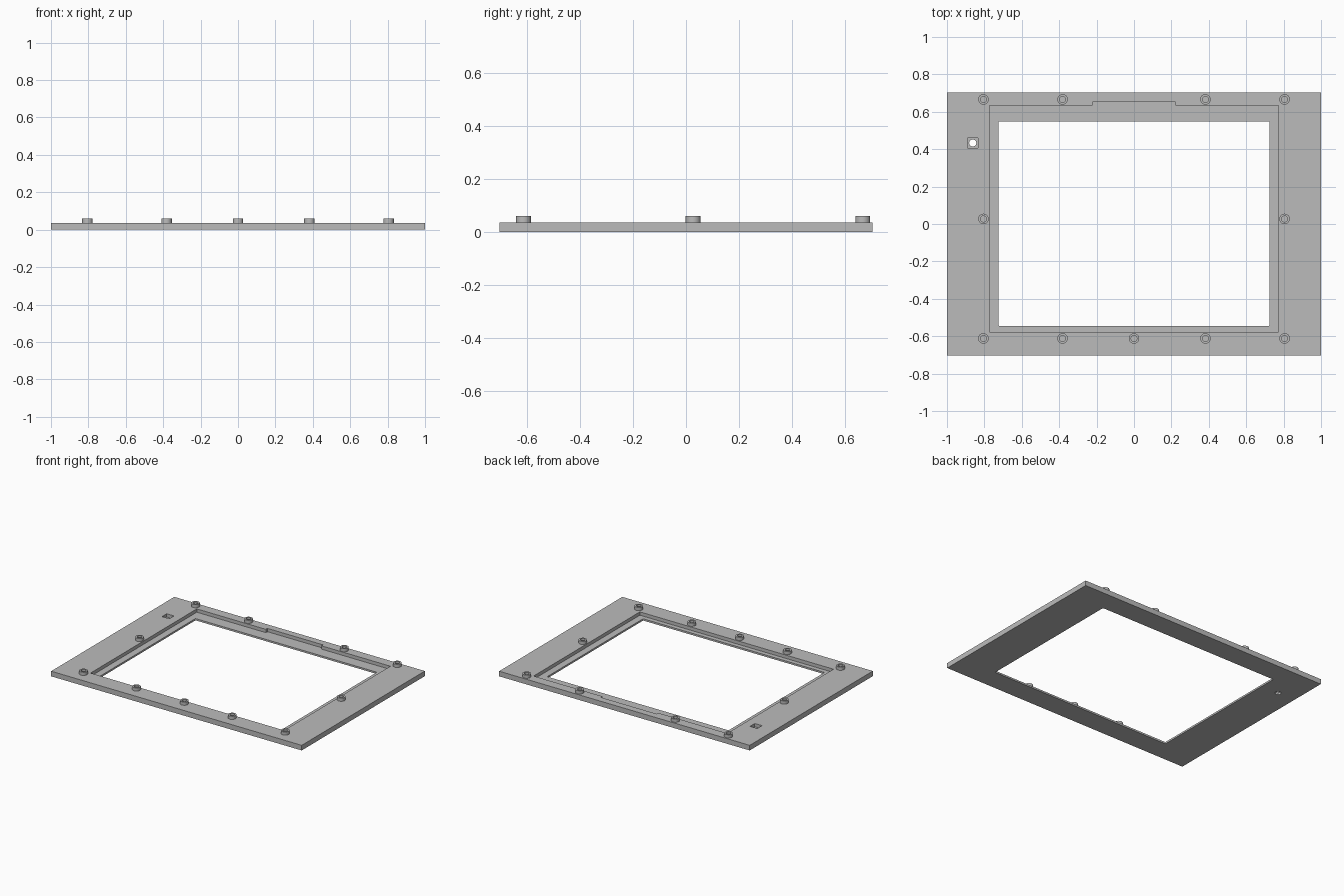
import bpy
import bmesh
from math import cos, sin, tau

if "Cube" in bpy.data.objects:
    bpy.data.objects.remove(bpy.data.objects["Cube"], do_unlink=True)

PLATE_TOP, BOSS_TOP, FLOOR = 0.037, 0.06, 0.013

grey = bpy.data.materials.new("plain grey")
grey.use_nodes = True
grey.diffuse_color = (0.5, 0.5, 0.5, 1)
grey.node_tree.nodes["Principled BSDF"].inputs["Base Color"].default_value = (0.5, 0.5, 0.5, 1)


def prism(name, outline, z0, z1):
    """Extrude a closed outline from z0 up to z1."""
    bm = bmesh.new()
    base = bm.faces.new([bm.verts.new((x, y, z0)) for x, y in outline])
    top = bmesh.ops.extrude_face_region(bm, geom=[base])["geom"]
    verts = [v for v in top if isinstance(v, bmesh.types.BMVert)]
    bmesh.ops.translate(bm, verts=verts, vec=(0, 0, z1 - z0))
    bmesh.ops.recalc_face_normals(bm, faces=bm.faces)
    mesh = bpy.data.meshes.new(name)
    bm.to_mesh(mesh)
    bm.free()
    mesh.materials.append(grey)
    obj = bpy.data.objects.new(name, mesh)
    bpy.context.collection.objects.link(obj)
    return obj


def rect(x0, x1, y0, y1):
    return [(x0, y0), (x1, y0), (x1, y1), (x0, y1)]


def circle(x, y, r, n=32):
    return [(x + r * cos(tau * i / n), y + r * sin(tau * i / n)) for i in range(n)]


def activate(obj):
    bpy.ops.object.select_all(action="DESELECT")
    obj.select_set(True)
    bpy.context.view_layer.objects.active = obj


def cut(obj, cutter):
    """Subtract the cutter from the object, then discard it."""
    cutter.hide_render = True
    mod = obj.modifiers.new("cut", "BOOLEAN")
    mod.operation, mod.solver, mod.object = "DIFFERENCE", "EXACT", cutter
    activate(obj)
    bpy.ops.object.modifier_apply(modifier=mod.name)
    bpy.data.objects.remove(cutter, do_unlink=True)


# Bezel plate
plate = prism("bezel_plate", rect(-1, 1, -0.702, 0.702), 0, PLATE_TOP)

# Stepped panel recess with a notch in the back edge
recess = [(-0.773, -0.578), (0.773, -0.578), (0.773, 0.634), (0.222, 0.634),
          (0.222, 0.652), (-0.222, 0.652), (-0.222, 0.634), (-0.773, 0.634)]
cut(plate, prism("recess_cutter", recess, FLOOR, 0.1))

# Window opening with slightly rounded corners
r = 0.006
window = []
for i, (x, y) in enumerate([(0.724, 0.549), (-0.724, 0.549), (-0.724, -0.545), (0.724, -0.545)]):
    cx, cy = x - r * (1 if x > 0 else -1), y - r * (1 if y > 0 else -1)
    window += [(cx + r * cos(tau * (i + k / 4) / 4), cy + r * sin(tau * (i + k / 4) / 4))
               for k in range(5)]
cut(plate, prism("window_cutter", window, -0.1, 0.1))

# Square button pocket with a round through hole
bx, by = -0.862, 0.433
cut(plate, prism("pocket_cutter", rect(bx - 0.029, bx + 0.029, by - 0.027, by + 0.027), FLOOR, 0.1))
cut(plate, prism("hole_cutter", circle(bx, by, 0.019), -0.1, 0.1))

# Screw bosses around the recess, each with a blind hole
rows = {-0.612: (-0.805, -0.382, 0, 0.382, 0.805),
        0.027: (-0.805, 0.805),
        0.666: (-0.805, -0.382, 0.382, 0.805)}
for y, xs in rows.items():
    for x in xs:
        cut(plate, prism("drill", circle(x, y, 0.016), FLOOR, 0.1))
        boss = prism("screw_boss", circle(x, y, 0.028), PLATE_TOP, BOSS_TOP)
        cut(boss, prism("drill", circle(x, y, 0.016), 0, 0.1))
        activate(boss)
        bpy.ops.object.shade_smooth_by_angle()

activate(plate)
bpy.ops.object.shade_smooth_by_angle()
